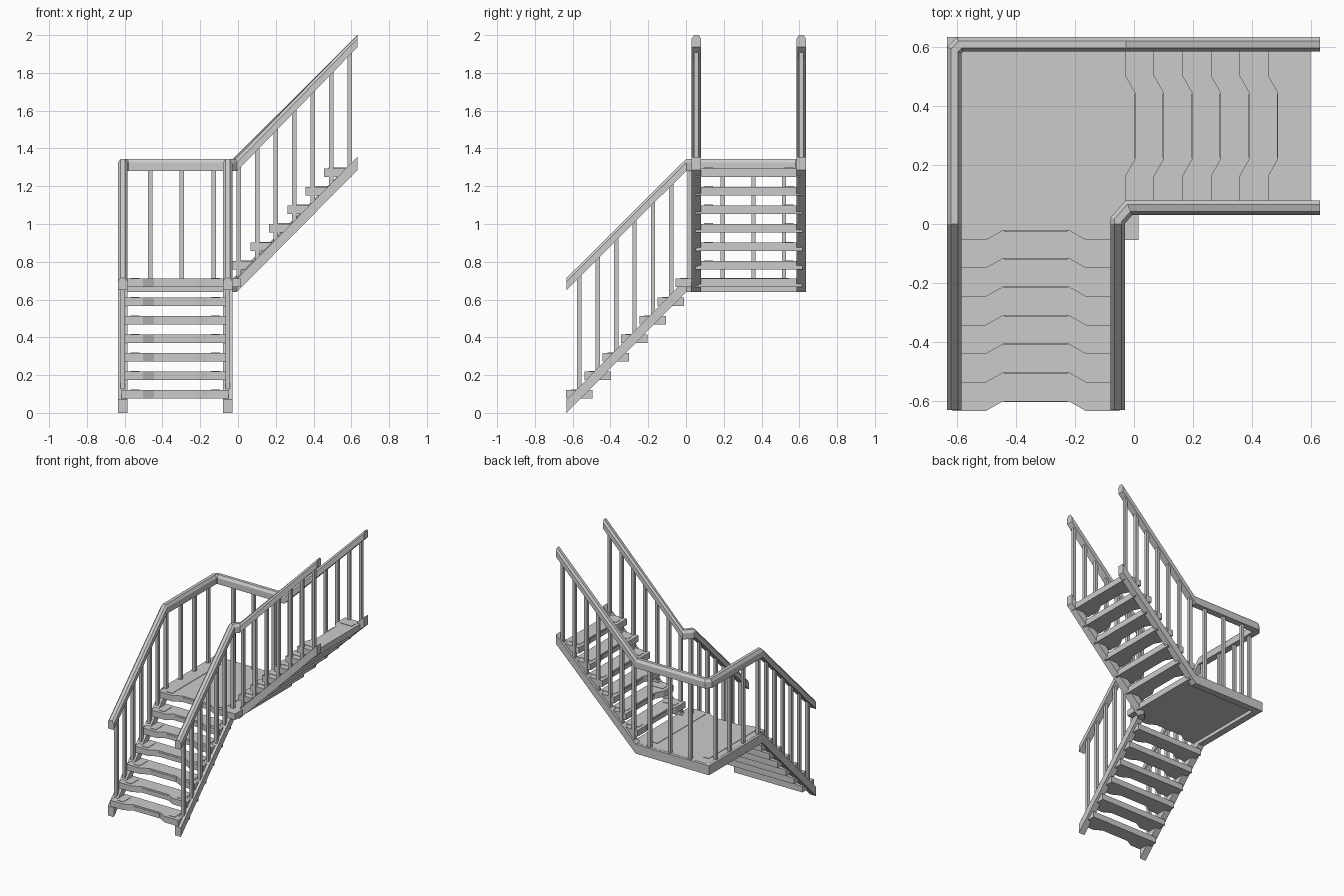
import bpy, bmesh, math
from mathutils import Matrix, Vector

cube = bpy.data.objects.get("Cube")
if cube:
    bpy.data.objects.remove(cube)

grey = bpy.data.materials.new("plain_grey")
grey.use_nodes = True
COLOUR = (0.6, 0.6, 0.6, 1)
grey.diffuse_color = COLOUR
grey.node_tree.nodes["Principled BSDF"].inputs["Base Color"].default_value = COLOUR


def finish(bm, name, matrix=Matrix()):
    bmesh.ops.recalc_face_normals(bm, faces=bm.faces)
    mesh = bpy.data.meshes.new(name)
    bm.to_mesh(mesh)
    bm.free()
    mesh.materials.append(grey)
    ob = bpy.data.objects.new(name, mesh)
    ob.matrix_world = matrix
    bpy.context.collection.objects.link(ob)
    return ob


def add_box(bm, low, high):
    low, high = Vector(low), Vector(high)
    m = Matrix.Translation((low + high) / 2) @ Matrix.Diagonal((high - low).to_4d())
    bmesh.ops.create_cube(bm, size=1, matrix=m)


def sweep(name, path, profile):
    """Sweep an upright cross-section along a path with mitred plan corners."""
    bm = bmesh.new()
    pts = [Vector(p) for p in path]
    rings = []
    for i, p in enumerate(pts):
        a = (p - pts[max(i - 1, 0)]).xy
        b = (pts[min(i + 1, len(pts) - 1)] - p).xy
        a = a.normalized() if a.length else b.normalized()
        b = b.normalized() if b.length else a
        t = (a + b).normalized()
        side = Vector((t.y, -t.x, 0)) / t.dot(a)
        rings.append([bm.verts.new(p + side * u + Vector((0, 0, h))) for u, h in profile])
    n = len(profile)
    for r, s in zip(rings, rings[1:]):
        for k in range(n):
            bm.faces.new((r[k], r[(k + 1) % n], s[(k + 1) % n], s[k]))
    bm.faces.new(rings[0])
    bm.faces.new(rings[-1])
    return finish(bm, name)


THICK, HALF, NOTCH, PLATE = 0.045, 0.283, 0.033, 0.003


def tread(name, matrix, depth, right=HALF, pad_end=0.025):
    """Board with a notched front edge, two grip pads and a front plate; top at z = 0."""
    bm = bmesh.new()
    outline = [(-HALF, 0), (-0.17, 0), (-0.112, NOTCH), (0.112, NOTCH), (0.17, 0),
               (right, 0), (right, depth), (-HALF, depth)]
    base = bm.faces.new([bm.verts.new((x, y, -THICK)) for x, y in outline])
    top = bmesh.ops.extrude_face_region(bm, geom=[base])["geom"]
    bmesh.ops.translate(bm, vec=(0, 0, THICK),
                        verts=[v for v in top if isinstance(v, bmesh.types.BMVert)])
    for x in (-0.213, 0.213):
        add_box(bm, (x - 0.024, 0.025, -PLATE), (x + 0.024, depth - pad_end, PLATE))
    add_box(bm, (-0.108, NOTCH - PLATE, -0.034), (0.108, NOTCH + PLATE, -0.011))
    return finish(bm, name, matrix)


# Treads of both flights
MID, GOING, RISE = 0.333, 0.097, 0.098
turn = Matrix.Rotation(-math.pi / 2, 4, "Z")
for i in range(6):
    low = Matrix.Translation((-MID, -0.635 + GOING * i, 0.12 + RISE * i))
    tread(f"lower_tread_{i + 1}", low, 0.14)
    high = Matrix.Translation((-0.03 + GOING * i, MID, 0.805 + RISE * i))
    tread(f"upper_tread_{i + 1}", high @ turn, 0.145)

# Landing board
tread("landing", Matrix.Translation((-MID, -0.055, 0.711)), 0.67, right=0.348, pad_end=0.07)

# Handrails and strings share the outer and inner plan paths
IN, OUT, END = 0.055, 0.61, 0.632


def plan(outer, corner, low, level, high):
    if outer:
        bend = [(-OUT, 0), (-OUT, OUT - corner), (corner - OUT, OUT), (-0.028, OUT)]
        if corner == 0:
            bend.pop(1)
        x, y = -OUT, OUT
    else:
        bend = [(-IN, 0), (-IN, 0.012), (-0.017, IN)]
        x, y = -IN, IN
    return [(x, -END, low)] + [(*p, level) for p in bend] + [(END, y, high)]


rail_profile = [(-0.025, 0), (0.025, 0), (0.025, 0.045), (0.012, 0.064),
                (-0.012, 0.064), (-0.025, 0.045)]
string_profile = [(-0.025, 0), (0.025, 0), (0.025, 0.07), (-0.025, 0.07)]
for outer, side in ((True, "outer"), (False, "inner")):
    sweep(f"{side}_handrail", plan(outer, 0.02, 0.651, 1.28, 1.936), rail_profile)
    sweep(f"{side}_string", plan(outer, 0, 0, 0.64, 1.285), string_profile)

# Balusters run from the string up into the handrail
R = 0.0115


def baluster(bm, x, y, bottom, top):
    add_box(bm, (x - R, y - R, bottom), (x + R, y + R, top))


for side, d in (("outer", OUT), ("inner", IN)):
    bm = bmesh.new()
    for i in range(7):
        y = -0.565 + 0.0975 * i
        slope = min(0, y)
        baluster(bm, -d, y, 0.675 + slope, 1.31 + slope)
        x = 0.004 + 0.098 * i
        climb = x + 0.028
        baluster(bm, x, d, 0.675 + climb * 0.977, 1.31 + climb * 0.99)
    if side == "outer":
        for i in range(3):
            baluster(bm, -0.465 + 0.168 * i, OUT, 0.67, 1.3)
            baluster(bm, -OUT, 0.195 + 0.162 * i, 0.67, 1.3)
    finish(bm, f"{side}_balusters")
